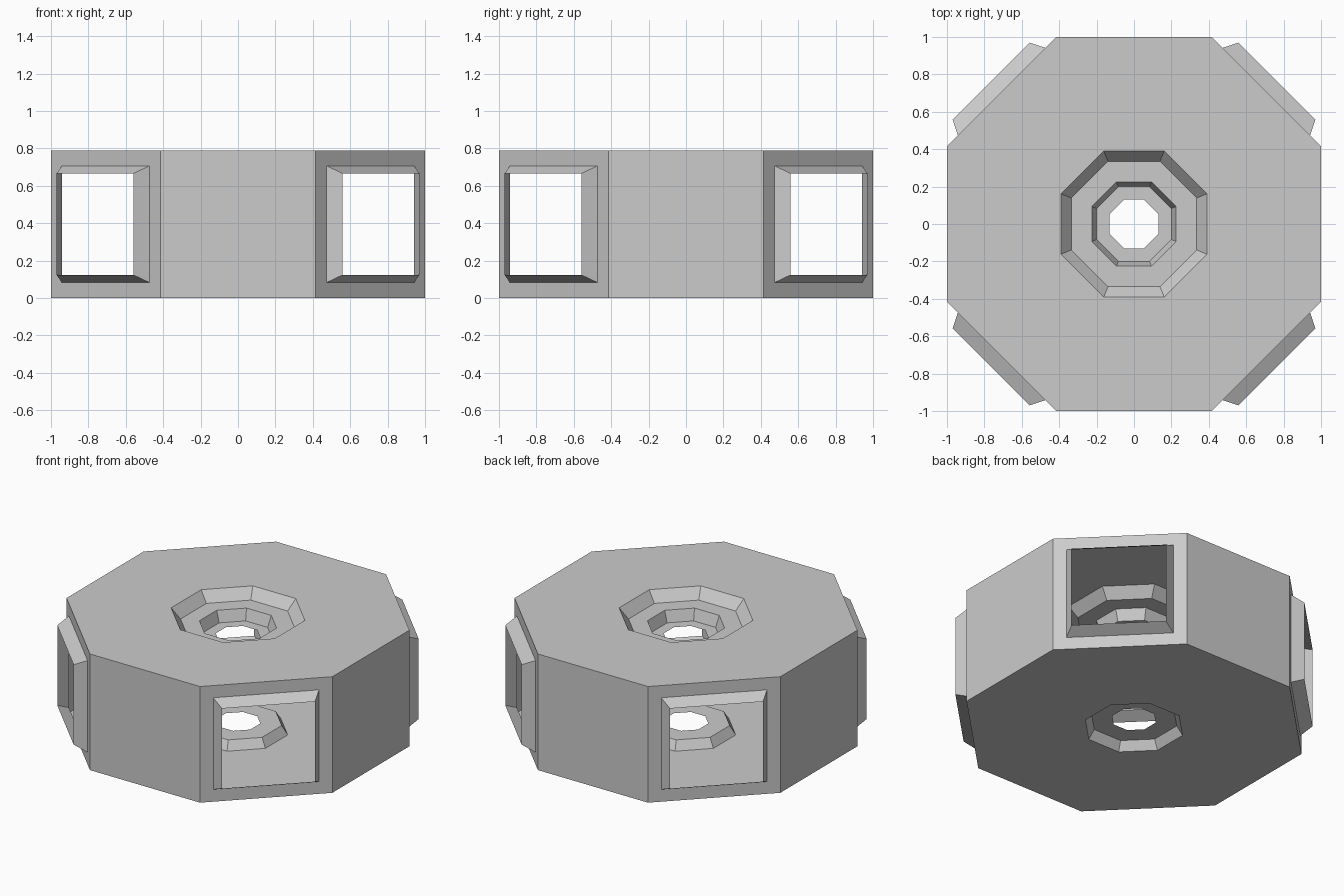
import bpy, bmesh, math

if "Cube" in bpy.data.objects:
    bpy.data.objects.remove(bpy.data.objects["Cube"])

SIDES = 8
# Profile from upper hole, over the rim, round the outside to the lower hole: (apothem, z)
PROFILE = [(0.13, 0.645), (0.20, 0.645), (0.225, 0.72), (0.335, 0.72), (0.39, 0.79),
           (1.0, 0.79), (1.0, 0.0), (0.29, 0.0), (0.255, 0.06), (0.13, 0.06)]


def ring(bm, apothem, z):
    r = apothem / math.cos(math.pi / SIDES)
    angles = [(i + 0.5) * math.tau / SIDES for i in range(SIDES)]
    return [bm.verts.new((r * math.cos(a), r * math.sin(a), z)) for a in angles]


bm = bmesh.new()

# Octagonal shell with stepped recesses above and below
rings = [ring(bm, a, z) for a, z in PROFILE]
for upper, lower in zip(rings, rings[1:]):
    for i in range(SIDES):
        j = (i + 1) % SIDES
        bm.faces.new((upper[i], lower[i], lower[j], upper[j]))
bm.normal_update()

# Open tapered window collars on the four diagonal walls
walls = []
for f in bm.faces:
    c = f.calc_center_median()
    if abs(f.normal.z) < 0.01 and abs(c.x) > 0.6 and abs(c.y) > 0.6:
        walls.append(f)
bmesh.ops.inset_individual(bm, faces=walls, thickness=0.083, use_even_offset=True)
bm.normal_update()
bmesh.ops.inset_individual(bm, faces=walls, thickness=0.04, depth=0.08, use_even_offset=True)
bmesh.ops.delete(bm, geom=walls, context='FACES')

mesh = bpy.data.meshes.new("octagonal_hub")
bm.to_mesh(mesh)
bm.free()
hub = bpy.data.objects.new("octagonal_hub", mesh)
bpy.context.collection.objects.link(hub)
